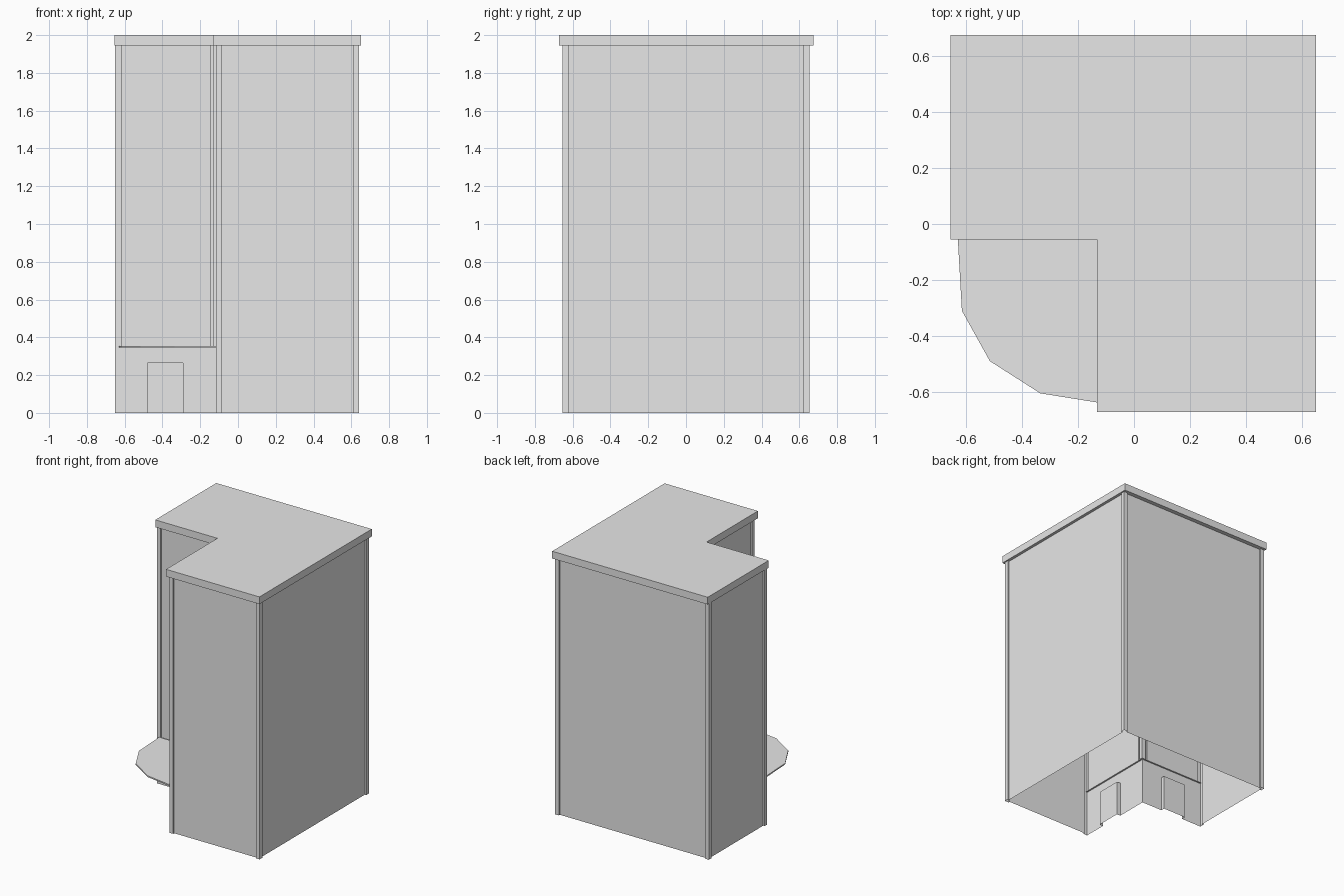
import bpy, bmesh
from mathutils import Vector

if "Cube" in bpy.data.objects:
    bpy.data.objects.remove(bpy.data.objects["Cube"], do_unlink=True)

grey = bpy.data.materials.new("plain_grey")
grey.use_nodes = True
colour = (0.8, 0.8, 0.8, 1)
grey.diffuse_color = colour
grey.node_tree.nodes["Principled BSDF"].inputs["Base Color"].default_value = colour

POST, INSET, LEDGE, EAVES = 0.032, 0.012, 0.35, 1.945
UP = Vector((0, 0, 1))


def finish(name, bm):
    bmesh.ops.remove_doubles(bm, verts=bm.verts, dist=0.0001)
    mesh = bpy.data.meshes.new(name)
    bm.to_mesh(mesh)
    bm.free()
    mesh.materials.append(grey)
    bpy.context.collection.objects.link(bpy.data.objects.new(name, mesh))


def slab(name, outline, z0, z1):
    """Extrude a flat outline between two heights."""
    bm = bmesh.new()
    face = bm.faces.new([bm.verts.new((x, y, z0)) for x, y in outline])
    top = bmesh.ops.extrude_face_region(bm, geom=[face])["geom"]
    bmesh.ops.translate(bm, vec=(0, 0, z1 - z0),
                        verts=[v for v in top if isinstance(v, bmesh.types.BMVert)])
    bmesh.ops.recalc_face_normals(bm, faces=bm.faces)
    finish(name, bm)


class Wall:
    """Sheet wall drawn in (along, inward, height) coordinates."""

    def __init__(self, start, end):
        self.start = Vector((*start, 0))
        span = Vector((*end, 0)) - self.start
        self.length = span.length
        self.along = span.normalized()
        self.inward = UP.cross(self.along)
        self.bm = bmesh.new()

    def face(self, *points):
        self.bm.faces.new([self.bm.verts.new(
            self.start + self.along * t + self.inward * d + UP * z) for t, d, z in points])

    def strip(self, profile, z0, z1):
        for (t0, d0), (t1, d1) in zip(profile, profile[1:]):
            self.face((t0, d0, z0), (t1, d1, z0), (t1, d1, z1), (t0, d0, z1))

    def panel(self, z0):
        """Corner posts with an inset panel between them."""
        a, b = POST, self.length - POST
        self.strip([(0, 0), (a, 0), (a, INSET), (b, INSET), (b, 0), (self.length, 0)], z0, EAVES)

    def shopfront(self, left, right, head=0.265, depth=0.03):
        """Flush lower wall with a recessed door, and the ledge above it."""
        self.strip([(0, 0), (left, 0), (left, depth), (right, depth), (right, 0),
                    (self.length, 0)], 0, head)
        self.strip([(0, 0), (self.length, 0)], head, LEDGE)
        self.face((left, 0, head), (left, depth, head), (right, depth, head), (right, 0, head))
        self.face((0, 0, LEDGE), (self.length, 0, LEDGE),
                  (self.length, INSET, LEDGE), (0, INSET, LEDGE))


# Building footprint
west, east, south, north = -0.65, 0.64, -0.655, 0.655
nook_x, nook_y = -0.117, -0.045
corners = [(nook_x, south), (east, south), (east, north),
           (west, north), (west, nook_y), (nook_x, nook_y)]
names = ["front_wall", "left_wall", "back_wall", "right_wall",
         "nook_back_wall", "nook_side_wall"]
doors = {"nook_back_wall": (0.17, 0.36), "nook_side_wall": (0.245, 0.435)}

for i, name in enumerate(names):
    wall = Wall(corners[i], corners[(i + 1) % len(corners)])
    if name in doors:
        wall.shopfront(*doors[name])
        wall.panel(LEDGE)
    else:
        wall.panel(0)
    finish(name, wall.bm)

# Post in the inner corner, above the canopy
slab("inner_corner_post", [(-0.13, -0.056), (-0.1, -0.056), (-0.1, -0.03), (-0.13, -0.03)],
     LEDGE, EAVES)

# Rounded canopy over the doors
slab("canopy", [(-0.63, nook_y), (-0.615, -0.31), (-0.515, -0.49), (-0.335, -0.605),
                (nook_x, -0.64), (nook_x, nook_y)], 0.345, 0.355)

# Flat roof
slab("roof", [(-0.133, -0.672), (0.65, -0.672), (0.65, 0.675),
              (-0.655, 0.675), (-0.655, -0.056), (-0.133, -0.056)], EAVES, 2.0)
